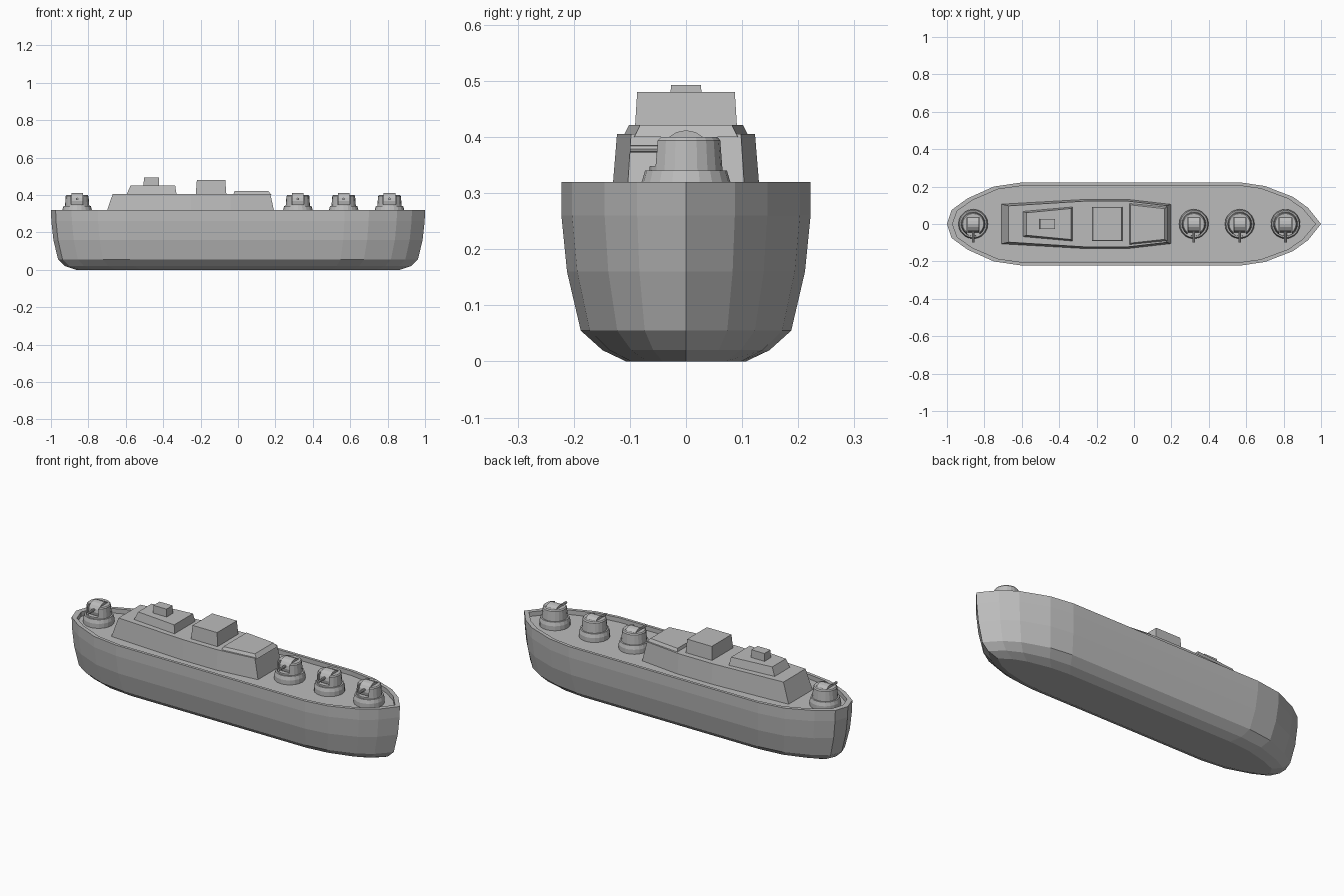
import bpy, bmesh, math

if "Cube" in bpy.data.objects:
    bpy.data.objects.remove(bpy.data.objects["Cube"])

grey = bpy.data.materials.new("hull grey")
grey.diffuse_color = (0.5, 0.5, 0.5, 1)
grey.use_nodes = True
grey.node_tree.nodes["Principled BSDF"].inputs["Base Color"].default_value = grey.diffuse_color


def loft(name, rings):
    """Skin a stack of equal-length rings and cap both ends."""
    bm = bmesh.new()
    loops = [[bm.verts.new(p) for p in r] for r in rings]
    n = len(rings[0])
    for a, b in zip(loops, loops[1:]):
        for i in range(n):
            j = (i + 1) % n
            bm.faces.new((a[i], a[j], b[j], b[i]))
    bm.faces.new(loops[0][::-1])
    bm.faces.new(loops[-1])
    bmesh.ops.recalc_face_normals(bm, faces=bm.faces)
    me = bpy.data.meshes.new(name)
    bm.to_mesh(me)
    bm.free()
    me.materials.append(grey)
    ob = bpy.data.objects.new(name, me)
    bpy.context.collection.objects.link(ob)
    return ob


def mirrored(half):
    """Close a half outline (y >= 0) across the centre line."""
    return half + [(x, -y) for x, y in reversed(half) if y > 0]


def level(outline, sx, sy, z):
    return [(x * sx, y * sy, z) for x, y in outline]


def tier(name, bottom, top, z0, z1):
    loft(name, [level(mirrored(bottom), 1, 1, z0), level(mirrored(top), 1, 1, z1)])


def turned(name, profile, cx, sides=20):
    """Stack of circles (radius, z) about a vertical axis at cx."""
    return loft(name, [[(cx + r * math.cos(2 * math.pi * i / sides),
                         r * math.sin(2 * math.pi * i / sides), z)
                        for i in range(sides)] for r, z in profile])


# Hull with bulwark rim and recessed deck
plan = mirrored([(1, 0), (0.93, 0.087), (0.85, 0.145), (0.7, 0.203), (0.57, 0.222),
                 (-0.6, 0.222), (-0.75, 0.2), (-0.89, 0.137), (-0.975, 0.075), (-1, 0)])
sections = [(0.865, 0.48, 0), (0.925, 0.67, 0.02), (0.962, 0.845, 0.055),
            (0.987, 0.955, 0.16), (0.998, 1, 0.26), (1, 1, 0.32),
            (0.97, 0.93, 0.32), (0.97, 0.93, 0.295)]
loft("hull", [level(plan, *s) for s in sections])

# Superstructure
tier("deckhouse",
     [(0.197, 0.105), (-0.04, 0.132), (-0.25, 0.132), (-0.708, 0.106)],
     [(0.173, 0.098), (-0.04, 0.123), (-0.25, 0.123), (-0.67, 0.097)], 0.295, 0.405)
tier("fore_cabin", [(0.18, 0.092), (-0.025, 0.112)], [(0.162, 0.082), (-0.019, 0.102)], 0.4, 0.421)
tier("bridge", [(-0.062, 0.092), (-0.226, 0.092)], [(-0.068, 0.087), (-0.22, 0.087)], 0.4, 0.48)
tier("aft_cabin", [(-0.328, 0.092), (-0.597, 0.068)], [(-0.336, 0.083), (-0.575, 0.06)], 0.4, 0.45)
tier("aft_lookout", [(-0.421, 0.028), (-0.505, 0.028)], [(-0.423, 0.027), (-0.503, 0.027)], 0.445, 0.493)

# Gun turrets, guns facing the front
for k, cx in enumerate((-0.86, 0.32, 0.565, 0.81)):
    turned(f"turret_base_{k}", [(0.079, 0.29), (0.079, 0.32), (0.073, 0.34)], cx)
    body = turned(f"turret_body_{k}", [(0.066, 0.33), (0.061, 0.394), (0.056, 0.4)], cx)

    # Slot for the gun
    cutter = loft(f"slot_cutter_{k}", [[(cx + x, y, z) for x, y in
                  ((-0.034, -0.1), (0.034, -0.1), (0.034, 0.035), (-0.034, 0.035))]
                  for z in (0.348, 0.45)])
    cutter.hide_render = True
    cutter.hide_viewport = True
    mod = body.modifiers.new("slot", 'BOOLEAN')
    mod.object = cutter
    mod.solver = 'EXACT'

    # Rounded gun mount and barrel
    loft(f"gun_mount_{k}", [[(cx + x, 0.045 * math.cos(a), 0.367 + 0.045 * math.sin(a))
                             for a in (math.pi * i / 8 for i in range(16))]
                            for x in (-0.031, 0.031)])
    loft(f"gun_barrel_{k}", [[(cx + 0.007 * math.cos(a), y, 0.379 + 0.007 * math.sin(a))
                              for a in (math.pi * i / 4 for i in range(8))]
                             for y in (-0.03, -0.1)])
